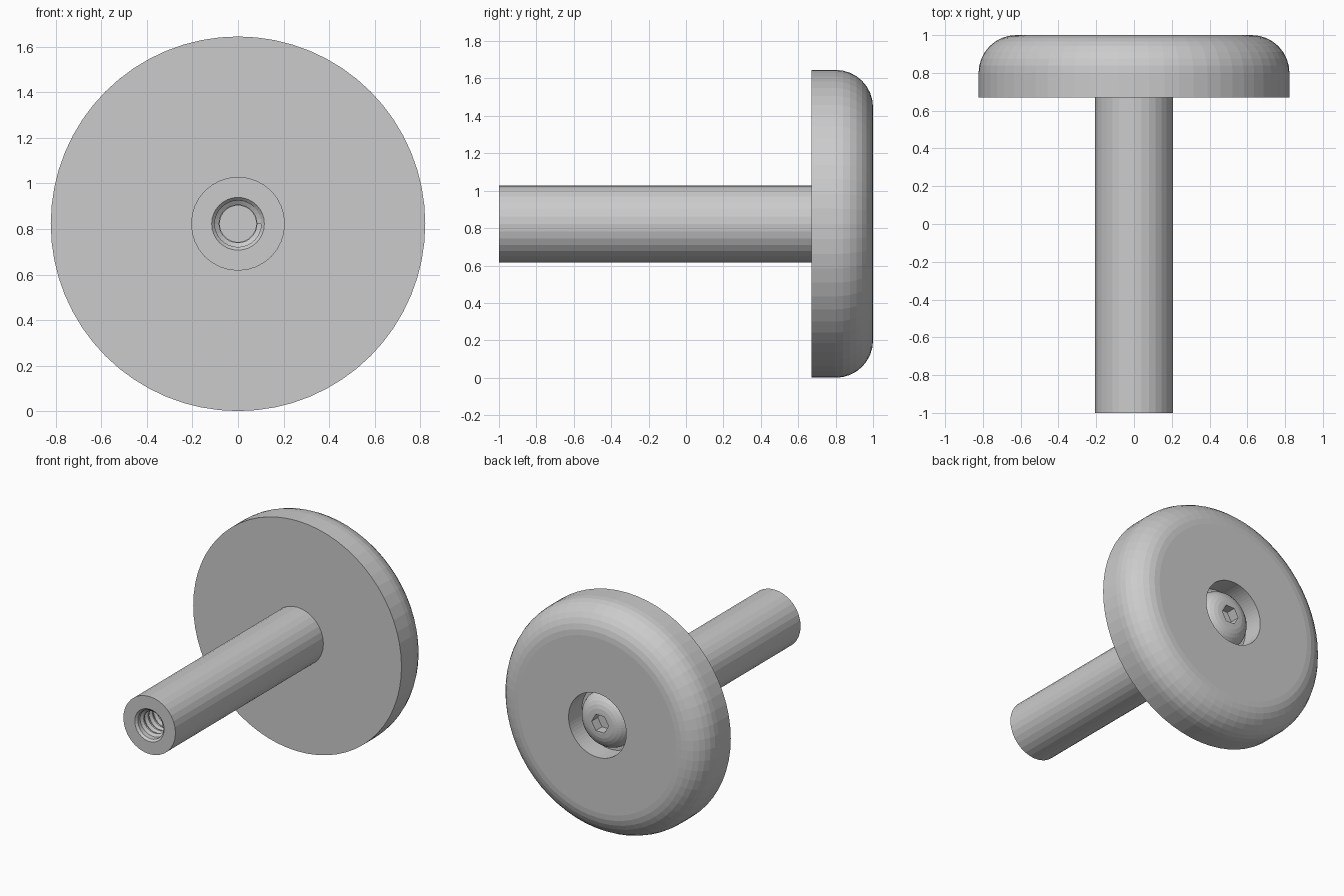
import bpy, bmesh, math

if "Cube" in bpy.data.objects:
    bpy.data.objects.remove(bpy.data.objects["Cube"])

CZ = 0.823          # height of the common axis
HEX = 'hex'         # marks profile points lying on the hex socket


def finish(bm, name):
    bmesh.ops.remove_doubles(bm, verts=bm.verts, dist=1e-5)
    bmesh.ops.recalc_face_normals(bm, faces=bm.faces)
    me = bpy.data.meshes.new(name)
    bm.to_mesh(me)
    bm.free()
    ob = bpy.data.objects.new(name, me)
    bpy.context.collection.objects.link(ob)
    return ob


def point(r, y, a):
    return (r * math.cos(a), y, CZ + r * math.sin(a))


def lathe(name, profile, segs):
    """Turn a (radius, y) profile around the y axis; hex points follow a hexagon."""
    bm = bmesh.new()
    rings = []
    for p in profile:
        ring = []
        for i in range(segs):
            a = 2 * math.pi * i / segs
            r = p[0]
            if len(p) > 2 and p[2] == HEX:
                r /= math.cos(a % (math.pi / 3) - math.pi / 6)
            ring.append(bm.verts.new(point(r, p[1], a)))
        rings.append(ring)
    for A, B, p, q in zip(rings, rings[1:], profile, profile[1:]):
        for i in range(segs):
            j = (i + 1) % segs
            if p[0] == 0:
                bm.faces.new((A[i], B[j], B[i]))
            elif q[0] == 0:
                bm.faces.new((A[i], A[j], B[i]))
            else:
                bm.faces.new((A[i], A[j], B[j], B[i]))
    return finish(bm, name)


def arc(cr, cy, rr, ry, n, a0=90, a1=0):
    out = []
    for i in range(n + 1):
        a = math.radians(a0 + (a1 - a0) * i / n)
        out.append((cr + rr * math.cos(a), cy + ry * math.sin(a)))
    return out


# Round pad with a filleted back edge and a screw recess
lathe("pad", [(0, 0.85), (0.228, 0.85), (0.228, 1.0)]
      + arc(0.623, 0.80, 0.20, 0.20, 8) + [(0.823, 0.67), (0, 0.67)], 64)

# Shaft with a chamfered blind hole
lathe("shaft", [(0, -0.4), (0.08, -0.4), (0.08, -0.45), (0.102, -0.45),
                (0.102, -0.985), (0.116, -1.0), (0.206, -1.0),
                (0.206, 0.67), (0, 0.67)], 32)

# Button-head screw with a hex socket
dome = arc(0.075, 0.86, 0.125, 0.11, 7)
lathe("screw", [(0, 0.90), (0.058, 0.90, HEX), (0.058, 0.97, HEX)]
      + dome + [(0.20, 0.849), (0, 0.849)], 48)

# Internal thread: a ridge wound along the hole
bm = bmesh.new()
STEPS, PITCH, TURNS = 28, 0.05, 10
ridge = [(0.104, -0.021), (0.083, -0.006), (0.083, 0.006), (0.104, 0.021)]
prev = None
for i in range(STEPS * TURNS + 1):
    a = 2 * math.pi * i / STEPS
    y = -0.965 + PITCH * i / STEPS
    cur = [bm.verts.new(point(r, y + dy, a)) for r, dy in ridge]
    if prev:
        for k in range(4):
            n = (k + 1) % 4
            bm.faces.new((prev[k], prev[n], cur[n], cur[k]))
    else:
        bm.faces.new(cur)
    prev = cur
bm.faces.new(prev)
finish(bm, "internal_thread")
